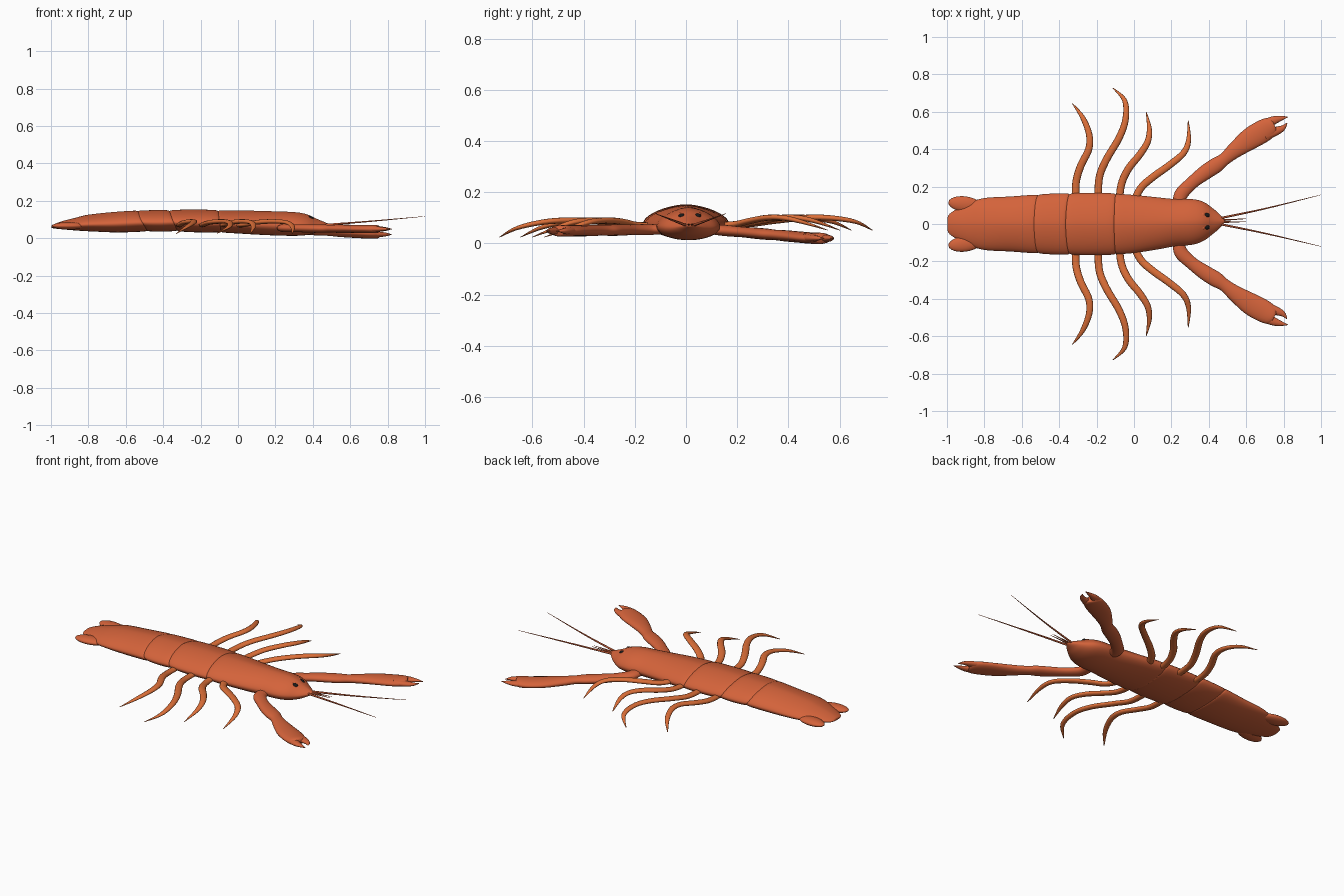
import bpy, bmesh, math
from mathutils import Vector


def material(name, col):
    m = bpy.data.materials.new(name)
    m.diffuse_color = (*col, 1)
    return m


SHELL = material("shell_orange", (0.66, 0.125, 0.043))
LEG = material("leg_orange", (0.72, 0.16, 0.04))
BLACK = material("eye_black", (0.01, 0.01, 0.01))


def skin(name, rings, mat):
    """Bridge rings of points into a closed smooth tube."""
    bm = bmesh.new()
    rows = [[bm.verts.new(p) for p in r] for r in rings]
    n = len(rows[0])
    for a, b in zip(rows, rows[1:]):
        for i in range(n):
            bm.faces.new((a[i], a[(i + 1) % n], b[(i + 1) % n], b[i]))
    bm.faces.new(rows[0][::-1])
    bm.faces.new(rows[-1])
    bmesh.ops.recalc_face_normals(bm, faces=bm.faces)
    me = bpy.data.meshes.new(name)
    bm.to_mesh(me)
    bm.free()
    me.shade_smooth()
    me.materials.append(mat)
    ob = bpy.data.objects.new(name, me)
    bpy.context.collection.objects.link(ob)
    return ob


def smooth(pts, steps=5):
    """Catmull-Rom resampling of any-length tuples."""
    P = [pts[0]] + list(pts) + [pts[-1]]
    out = []
    for k in range(1, len(P) - 2):
        for s in range(steps):
            t = s / steps
            out.append([0.5 * (2 * b + (c - a) * t + (2 * a - 5 * b + 4 * c - d) * t * t
                               + (3 * b - a - 3 * c + d) * t ** 3)
                        for a, b, c, d in zip(*P[k - 1:k + 3])])
    return out + [list(pts[-1])]


def limb(name, pts, mat, sides=12):
    """Sweep an elliptical section; pts are x, y, z, half width, half height."""
    S = smooth(pts)
    rings = []
    for i, (x, y, z, w, h) in enumerate(S):
        a, b = S[max(i - 1, 0)], S[min(i + 1, len(S) - 1)]
        d = Vector((b[0] - a[0], b[1] - a[1], 0)).normalized()
        side = Vector((-d.y, d.x, 0))
        w, h = max(w, 0.001), max(h, 0.001)
        rings.append([Vector((x, y, z)) + side * w * math.cos(q) + Vector((0, 0, h * math.sin(q)))
                      for q in (2 * math.pi * k / sides for k in range(sides))])
    return skin(name, rings, mat)


def power(v, e):
    return math.copysign(abs(v) ** e, v)


def plate(name, prof, bow=(0, 0), sides=40):
    """Body segment; prof rows are x, half width, bottom z, top z, y offset."""
    S = smooth(prof, 6)
    rings = []
    for i, (x, w, zb, zt, oy) in enumerate(S):
        f = i / (len(S) - 1)
        bw = bow[0] * (1 - f) + bow[1] * f
        zm = zb + 0.42 * (zt - zb)
        ring = []
        for k in range(sides):
            c, s = math.cos(2 * math.pi * k / sides), math.sin(2 * math.pi * k / sides)
            e = 1.22 if s > 0 else 1.0
            h = zt - zm if s > 0 else zm - zb
            ring.append((x - bw * s, oy + w * power(c, e), zm + h * power(s, e)))
        rings.append(ring)
    return skin(name, rings, SHELL)


# Body: carapace with head, two middle plates, tapering tail
plate("carapace", [(-0.10, 0.145, 0.04, 0.136, 0), (-0.09, 0.16, 0.031, 0.148, 0),
                   (0.0, 0.155, 0.025, 0.149, 0), (0.12, 0.14, 0.018, 0.146, 0.003),
                   (0.22, 0.126, 0.014, 0.143, 0.007), (0.31, 0.122, 0.013, 0.139, 0.011),
                   (0.37, 0.105, 0.018, 0.128, 0.014), (0.42, 0.07, 0.032, 0.105, 0.015),
                   (0.455, 0.04, 0.05, 0.09, 0.015), (0.485, 0.008, 0.066, 0.077, 0.015)], (0.008, 0))
plate("middle_plate_front", [(-0.345, 0.147, 0.048, 0.138, 0), (-0.333, 0.163, 0.037, 0.15, 0),
                             (-0.22, 0.167, 0.031, 0.153, 0), (-0.11, 0.163, 0.032, 0.15, 0),
                             (-0.095, 0.147, 0.04, 0.138, 0)], (0.022, 0.008))
plate("middle_plate_rear", [(-0.515, 0.143, 0.05, 0.136, 0), (-0.503, 0.157, 0.038, 0.147, 0),
                            (-0.42, 0.163, 0.035, 0.15, 0), (-0.352, 0.162, 0.04, 0.149, 0),
                            (-0.34, 0.147, 0.048, 0.137, 0)], (0.025, 0.022))
plate("tail", [(-0.998, 0.03, 0.056, 0.066, 0), (-0.985, 0.055, 0.052, 0.073, 0),
               (-0.93, 0.09, 0.046, 0.092, 0), (-0.86, 0.122, 0.04, 0.109, 0),
               (-0.79, 0.14, 0.036, 0.125, 0), (-0.66, 0.147, 0.031, 0.139, 0),
               (-0.525, 0.156, 0.036, 0.147, 0), (-0.51, 0.143, 0.045, 0.136, 0)], (0, 0.025))


def ellipsoid(name, loc, scale, rz, mat):
    bpy.ops.mesh.primitive_uv_sphere_add(segments=24, ring_count=14, radius=1, location=loc, rotation=(0, 0, rz))
    ob = bpy.context.object
    ob.name = name
    ob.scale = scale
    ob.data.materials.append(mat)
    ob.data.shade_smooth()
    return ob


# Leg paths in plan: each bends outward and hooks back
LEGS = [[(-0.31, 0.10), (-0.31, 0.22), (-0.285, 0.31), (-0.242, 0.40), (-0.24, 0.48), (-0.275, 0.57), (-0.33, 0.645)],
        [(-0.19, 0.10), (-0.187, 0.24), (-0.15, 0.34), (-0.08, 0.46), (-0.045, 0.56), (-0.05, 0.66), (-0.113, 0.727)],
        [(-0.08, 0.10), (-0.068, 0.21), (-0.03, 0.295), (0.03, 0.37), (0.073, 0.44), (0.082, 0.51), (0.065, 0.60)],
        [(-0.01, 0.10), (0.035, 0.19), (0.10, 0.25), (0.19, 0.315), (0.265, 0.38), (0.292, 0.45), (0.29, 0.553)]]
WIDTH = [0.02, 0.02, 0.02, 0.019, 0.017, 0.013, 0.002]
CLAW = [(0.24, 0.09, 0.03), (0.25, 0.155, 0.036), (0.31, 0.22, 0.034), (0.38, 0.275, 0.04), (0.44, 0.315, 0.041),
        (0.485, 0.348, 0.034), (0.54, 0.395, 0.043), (0.62, 0.455, 0.058), (0.69, 0.497, 0.06),
        (0.735, 0.523, 0.05), (0.75, 0.531, 0.03)]
FINGERS = {"outer": [(0.69, 0.525, 0.03), (0.745, 0.553, 0.023), (0.79, 0.566, 0.012), (0.822, 0.572, 0.002)],
           "inner": [(0.70, 0.475, 0.03), (0.755, 0.495, 0.024), (0.795, 0.513, 0.015), (0.818, 0.54, 0.002)]}

for s, tag in ((1, "left"), (-1, "right")):
    # Walking legs, slightly lower tips on one side
    zs = [0.07, 0.075, 0.088, 0.1, 0.1, 0.085, 0.052] if s > 0 else [0.07, 0.072, 0.085, 0.09, 0.083, 0.06, 0.025]
    for i, path in enumerate(LEGS):
        limb(f"leg_{i + 1}_{tag}", [(x, s * y, z, w, w * 0.62) for (x, y), z, w in zip(path, zs, WIDTH)], LEG)

    # Claw arm, palm and pincers
    zend = 0.02 if s > 0 else 0.049

    def claw_pt(p):
        x, y, w = p
        f = min(max((y - 0.1) / 0.4, 0), 1)
        oy = 0.0 if s > 0 else 0.033 * min(f, 1)
        return (x, s * y + oy, 0.055 + (zend - 0.055) * f, w, min(0.022, w * 0.6))
    limb(f"claw_{tag}", [claw_pt(p) for p in CLAW], SHELL, 20)
    for key, path in FINGERS.items():
        limb(f"claw_finger_{key}_{tag}", [claw_pt(p) for p in path], SHELL)

    # Tail fan lobe
    ellipsoid(f"tail_fan_{tag}", (-0.905, s * 0.106, 0.066), (0.088, 0.042, 0.02), s * -0.12, SHELL)

    # Eye with socket
    ellipsoid(f"eye_{tag}", (0.386, 0.015 + s * 0.031, 0.105), (0.019, 0.014, 0.013), 0, BLACK)
    ellipsoid(f"eye_socket_{tag}", (0.367, 0.015 + s * 0.034, 0.108), (0.016, 0.016, 0.014), 0, SHELL)

    # Long and short feelers
    limb(f"long_feeler_{tag}", [(0.44, 0.015 + s * 0.012, 0.07, 0.006, 0.006), (0.7, 0.016 + s * 0.066, 0.09, 0.004, 0.004),
                                (1.0, 0.018 + s * 0.138, 0.117, 0.001, 0.001)], SHELL, 6)
    limb(f"short_feeler_{tag}", [(0.45, 0.015 + s * 0.005, 0.072, 0.006, 0.005),
                                 (0.6, 0.02 + s * 0.008, 0.078, 0.001, 0.001)], SHELL, 6)
